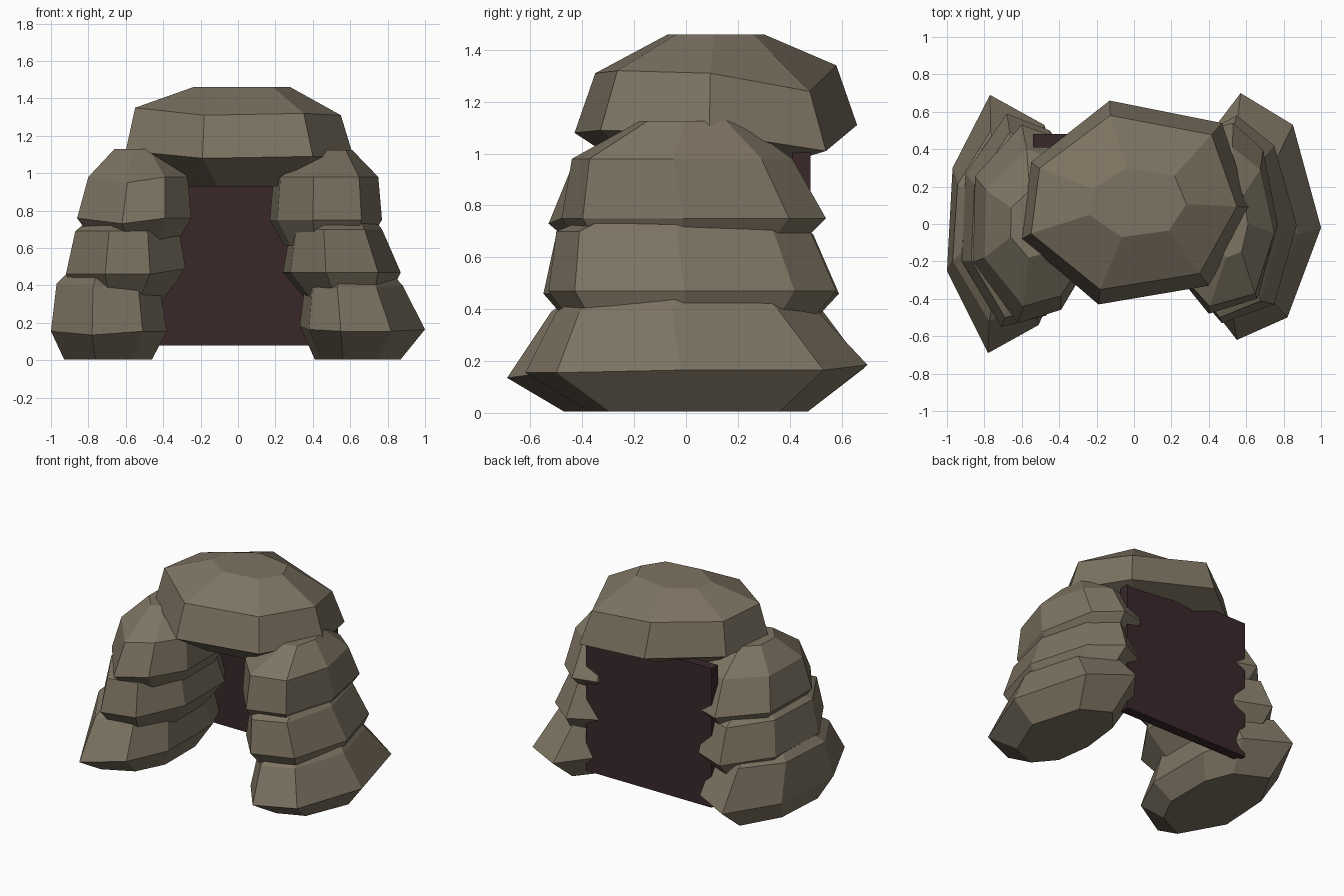
import bpy
import bmesh

if "Cube" in bpy.data.objects:
    bpy.data.objects.remove(bpy.data.objects["Cube"], do_unlink=True)


def make_material(name, color):
    mat = bpy.data.materials.new(name)
    mat.use_nodes = True
    mat.diffuse_color = (*color, 1)
    shader = next(n for n in mat.node_tree.nodes if n.type == 'BSDF_PRINCIPLED')
    shader.inputs["Base Color"].default_value = (*color, 1)
    shader.inputs["Roughness"].default_value = 0.9
    return mat


STONE = make_material("stone brown", (0.205, 0.173, 0.122))
DARK = make_material("dark maroon", (0.041, 0.021, 0.023))


def finish(bm, name, mat):
    bmesh.ops.recalc_face_normals(bm, faces=bm.faces)
    mesh = bpy.data.meshes.new(name)
    bm.to_mesh(mesh)
    bm.free()
    mesh.materials.append(mat)
    obj = bpy.data.objects.new(name, mesh)
    bpy.context.collection.objects.link(obj)
    return obj


def boulder(name, outline, rings, lift=(0,) * 8):
    """Loft an outline through rings, each given as (z, x0, x1, y0, y1).
    lift raises each corner of the middle rings for an uneven rim."""
    xs, ys = zip(*outline)
    bm = bmesh.new()
    loops = []
    for k, (z, x0, x1, y0, y1) in enumerate(rings):
        uneven = 0 < k < len(rings) - 1
        loops.append([bm.verts.new((
            x0 + (x - min(xs)) / (max(xs) - min(xs)) * (x1 - x0),
            y0 + (y - min(ys)) / (max(ys) - min(ys)) * (y1 - y0),
            z + dz * uneven))
            for (x, y), dz in zip(outline, lift)])
    count = len(outline)
    for low, high in zip(loops, loops[1:]):
        for i in range(count):
            j = (i + 1) % count
            bm.faces.new((low[i], low[j], high[j], high[i]))
    bm.faces.new(loops[0])
    bm.faces.new(loops[-1])
    return finish(bm, name, STONE)


# Right pillar: three stacked boulders
boulder("right_lower_boulder",
        [(-.78, -.69), (-1, -.25), (-.97, .3), (-.77, .69),
         (-.48, .53), (-.38, .25), (-.38, -.25), (-.51, -.54)],
        [(.005, -.93, -.46, -.47, .47), (.155, -1, -.38, -.69, .69),
         (.41, -.97, -.42, -.52, .50), (.46, -.92, -.46, -.42, .42)],
        (-.02, 0, 0, .02, .02, 0, 0, 0))
boulder("right_middle_boulder",
        [(-.71, -.55), (-.92, -.2), (-.9, .27), (-.68, .59),
         (-.45, .5), (-.28, .25), (-.28, -.2), (-.47, -.49)],
        [(.31, -.82, -.41, -.42, .45), (.46, -.92, -.28, -.55, .59),
         (.69, -.87, -.32, -.50, .49), (.74, -.81, -.38, -.38, .38)],
        (0, 0, 0, 0, 0, .03, .03, 0))
boulder("right_upper_boulder",
        [(-.62, -.52), (-.86, -.2), (-.85, .25), (-.6, .52),
         (-.4, .45), (-.25, .2), (-.25, -.22), (-.39, -.45)],
        [(.62, -.76, -.33, -.40, .40), (.76, -.86, -.25, -.53, .53),
         (.98, -.80, -.27, -.44, .40), (1.13, -.66, -.42, -.18, .18)],
        (-.03, 0, 0, 0, 0, 0, 0, 0))

# Left pillar: three stacked boulders
boulder("left_lower_boulder",
        [(.55, -.62), (.82, -.5), (1, -.02), (.85, .53),
         (.57, .7), (.38, .45), (.33, 0), (.38, -.40)],
        [(.005, .41, .87, -.37, .47), (.165, .33, 1, -.62, .70),
         (.40, .36, .88, -.50, .48), (.455, .42, .83, -.40, .40)],
        (-.01, -.01, 0, 0, .02, .02, .02, 0))
boulder("left_middle_boulder",
        [(.47, -.52), (.75, -.42), (.87, 0), (.75, .42),
         (.55, .58), (.36, .48), (.24, .1), (.28, -.3)],
        [(.32, .37, .80, -.42, .45), (.47, .24, .87, -.53, .58),
         (.70, .28, .77, -.50, .48), (.75, .33, .73, -.38, .36)])
boulder("left_upper_boulder",
        [(.4, -.46), (.66, -.38), (.77, 0), (.69, .4),
         (.53, .54), (.36, .5), (.17, .1), (.21, -.23)],
        [(.61, .25, .68, -.38, .40), (.75, .17, .77, -.48, .54),
         (.98, .19, .75, -.44, .41), (1.125, .42, .61, -.18, .21)])

# Capstone bridging the two pillars
boulder("capstone",
        [(-.6, -.08), (-.19, -.43), (.4, -.33), (.62, .09),
         (.47, .54), (-.13, .66), (-.55, .33)],
        [(.93, -.33, .33, -.20, .33), (1.10, -.6, .62, -.43, .66),
         (1.33, -.55, .55, -.35, .58), (1.46, -.24, .28, -.07, .30)],
        (.02, -.02, -.01, -.02, -.09, .01, .01))

# Dark slab closing the back of the opening
bm = bmesh.new()
bmesh.ops.create_cube(bm, size=1)
for v in bm.verts:
    v.co = (v.co.x - .04, v.co.y * .07 + .445, v.co.z + .58)
finish(bm, "back_slab", DARK)
